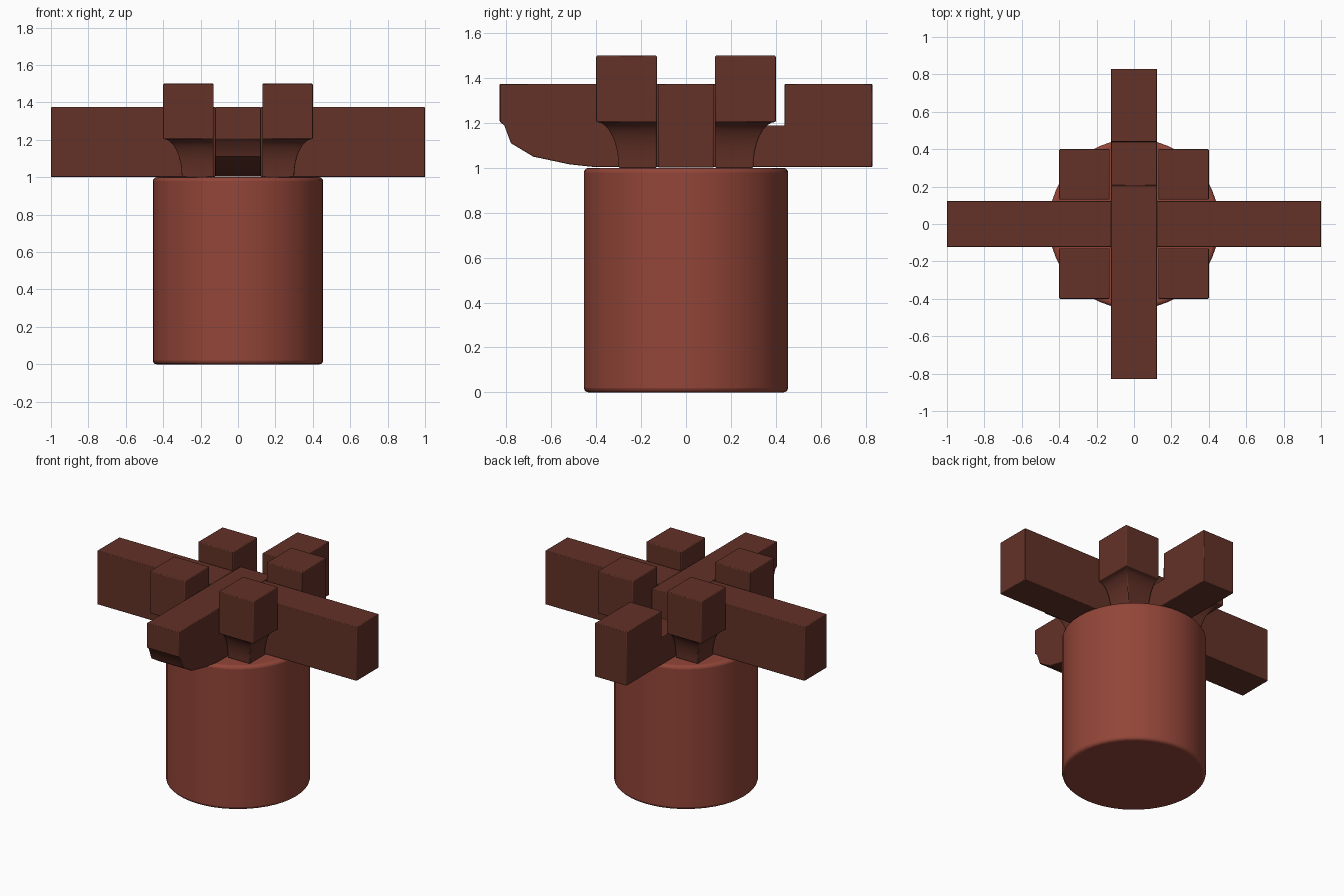
import bpy, bmesh, math

if "Cube" in bpy.data.objects:
    bpy.data.objects.remove(bpy.data.objects["Cube"])


def material(name, rgb):
    m = bpy.data.materials.new(name)
    m.diffuse_color = (*rgb, 1)
    m.use_nodes = True
    m.node_tree.nodes["Principled BSDF"].inputs["Base Color"].default_value = m.diffuse_color
    return m


RED = material("brick red", (0.29, 0.060, 0.040))
BROWN = material("dark red brown", (0.125, 0.032, 0.021))
HALF = 0.123  # half width of the cross arms


def finish(bm, name, mat, bevel, segments=2):
    bmesh.ops.recalc_face_normals(bm, faces=bm.faces)
    me = bpy.data.meshes.new(name)
    bm.to_mesh(me)
    bm.free()
    me.materials.append(mat)
    ob = bpy.data.objects.new(name, me)
    bpy.context.collection.objects.link(ob)
    b = ob.modifiers.new("soft edges", 'BEVEL')
    b.width, b.segments, b.limit_method = bevel, segments, 'ANGLE'
    b.angle_limit = math.radians(50)
    bpy.ops.object.select_all(action='DESELECT')
    ob.select_set(True)
    bpy.context.view_layer.objects.active = ob
    bpy.ops.object.shade_smooth_by_angle(angle=math.radians(35))
    return ob


def loft(rings, name, mat, bevel, segments=2):
    """Skin a stack of equal rings and cap both ends."""
    bm = bmesh.new()
    vs = [[bm.verts.new(p) for p in r] for r in rings]
    n = len(rings[0])
    for a, b in zip(vs, vs[1:]):
        for i in range(n):
            j = (i + 1) % n
            bm.faces.new((a[i], a[j], b[j], b[i]))
    bm.faces.new(vs[0])
    bm.faces.new(vs[-1])
    return finish(bm, name, mat, bevel, segments)


# round base drum
circle = [(0.455 * math.cos(i * math.tau / 48), 0.455 * math.sin(i * math.tau / 48))
          for i in range(48)]
loft([[(x, y, z) for x, y in circle] for z in (0, 1)], "drum_base", RED, 0.02, 3)

# long front-to-back beam: rounded keel at the front, notch near the back
profile = [(0.83, 1.003), (0.83, 1.375), (0.44, 1.375), (0.44, 1.19), (0.205, 1.19),
           (0.205, 1.375), (-0.83, 1.375), (-0.83, 1.205), (-0.81, 1.19),
           (-0.78, 1.11), (-0.68, 1.05), (-0.52, 1.016), (-0.40, 1.003)]
loft([[(x, y, z) for y, z in profile] for x in (-HALF, HALF)],
     "front_back_beam", BROWN, 0.004)

for sx, side in ((-1, "left"), (1, "right")):
    # side arm
    section = [(-HALF, 1.001), (HALF, 1.001), (HALF, 1.375), (-HALF, 1.375)]
    loft([[(sx * x, y, z) for y, z in section] for x in (HALF - 0.001, 1.0)],
         side + "_arm", BROWN, 0.004)

    # corner blocks with a flared neck
    for sy, end in ((-1, "front"), (1, "back")):
        rings = []
        for i in range(9):
            t = i / 8 * math.pi / 2
            rings.append((0.30 + 0.10 * (1 - math.cos(t)), 1.0 + 0.205 * math.sin(t)))
        rings.append((0.40, 1.5))
        loft([[(sx * x, sy * y, z) for x, y in
               ((0.13, 0.13), (o, 0.13), (o, o), (0.13, o))] for o, z in rings],
             f"{end}_{side}_corner_block", BROWN, 0.005)
